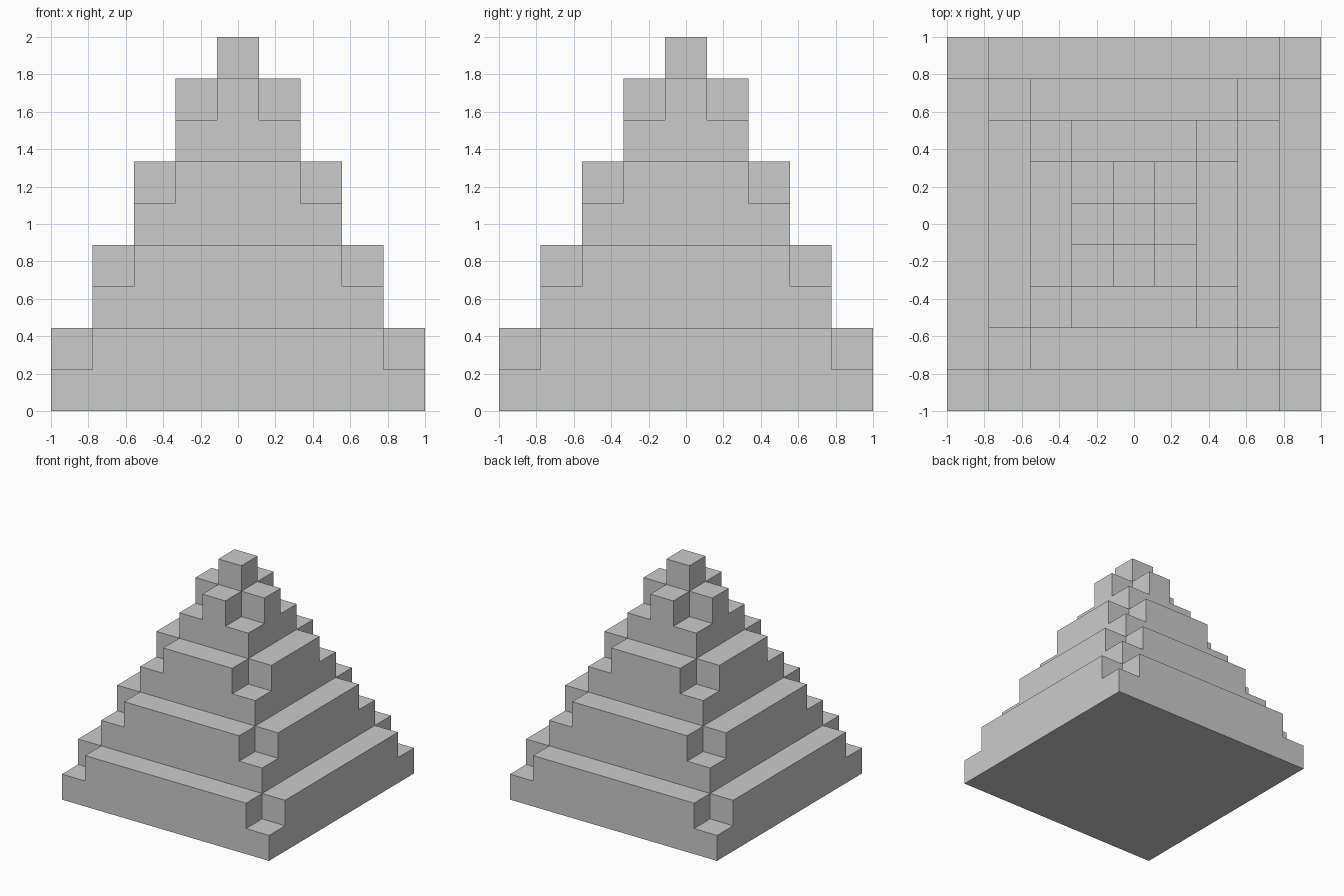
import bpy
import bmesh
from mathutils import Vector

cube = bpy.data.objects.get("Cube")
if cube:
    bpy.data.objects.remove(cube, do_unlink=True)

UNIT = 2 / 9      # height and depth of every step
TIERS = 4         # notched tiers below the cap


def make_material(name, value):
    mat = bpy.data.materials.new(name)
    mat.use_nodes = True
    color = (value, value, value, 1)
    mat.diffuse_color = color
    mat.node_tree.nodes["Principled BSDF"].inputs["Base Color"].default_value = color
    return mat


def raise_faces(bm, faces):
    """Extrude faces upward by one step and return the new top faces."""
    out = bmesh.ops.extrude_face_region(bm, geom=faces)["geom"]
    verts = [g for g in out if isinstance(g, bmesh.types.BMVert)]
    bmesh.ops.translate(bm, verts=verts, vec=(0, 0, UNIT))
    return [g for g in out if isinstance(g, bmesh.types.BMFace)]


def cut_grid(bm, faces, offset):
    """Split flat faces into three by three cells at plus and minus offset."""
    for axis in (Vector((1, 0, 0)), Vector((0, 1, 0))):
        for side in (-offset, offset):
            edges = {e for f in faces for e in f.edges}
            verts = {v for f in faces for v in f.verts}
            cut = bmesh.ops.bisect_plane(
                bm, geom=[*faces, *edges, *verts], dist=1e-5,
                plane_co=axis * side, plane_no=axis)
            faces = [g for g in cut["geom"] if isinstance(g, bmesh.types.BMFace)]
    return faces


# Square footprint
bm = bmesh.new()
bmesh.ops.create_grid(bm, x_segments=1, y_segments=1, size=1)
top = bm.faces[:]

# Each tier: a full square course, then a course with its corners left out
for tier in range(TIERS):
    top = raise_faces(bm, top)
    inner = 1 - (tier + 1) * UNIT
    cells = cut_grid(bm, top, inner)
    cross = [f for f in cells
             if min(abs(c) for c in f.calc_center_median().xy) < inner]
    arms = raise_faces(bm, cross)
    top = [f for f in arms if f.calc_center_median().xy.length < UNIT / 4]

# Cap block
raise_faces(bm, top)
bmesh.ops.recalc_face_normals(bm, faces=bm.faces[:])

mesh = bpy.data.meshes.new("stepped_pyramid")
bm.to_mesh(mesh)
bm.free()
mesh.materials.append(make_material("stone_grey", 0.6))
pyramid = bpy.data.objects.new("stepped_pyramid", mesh)
bpy.context.collection.objects.link(pyramid)
